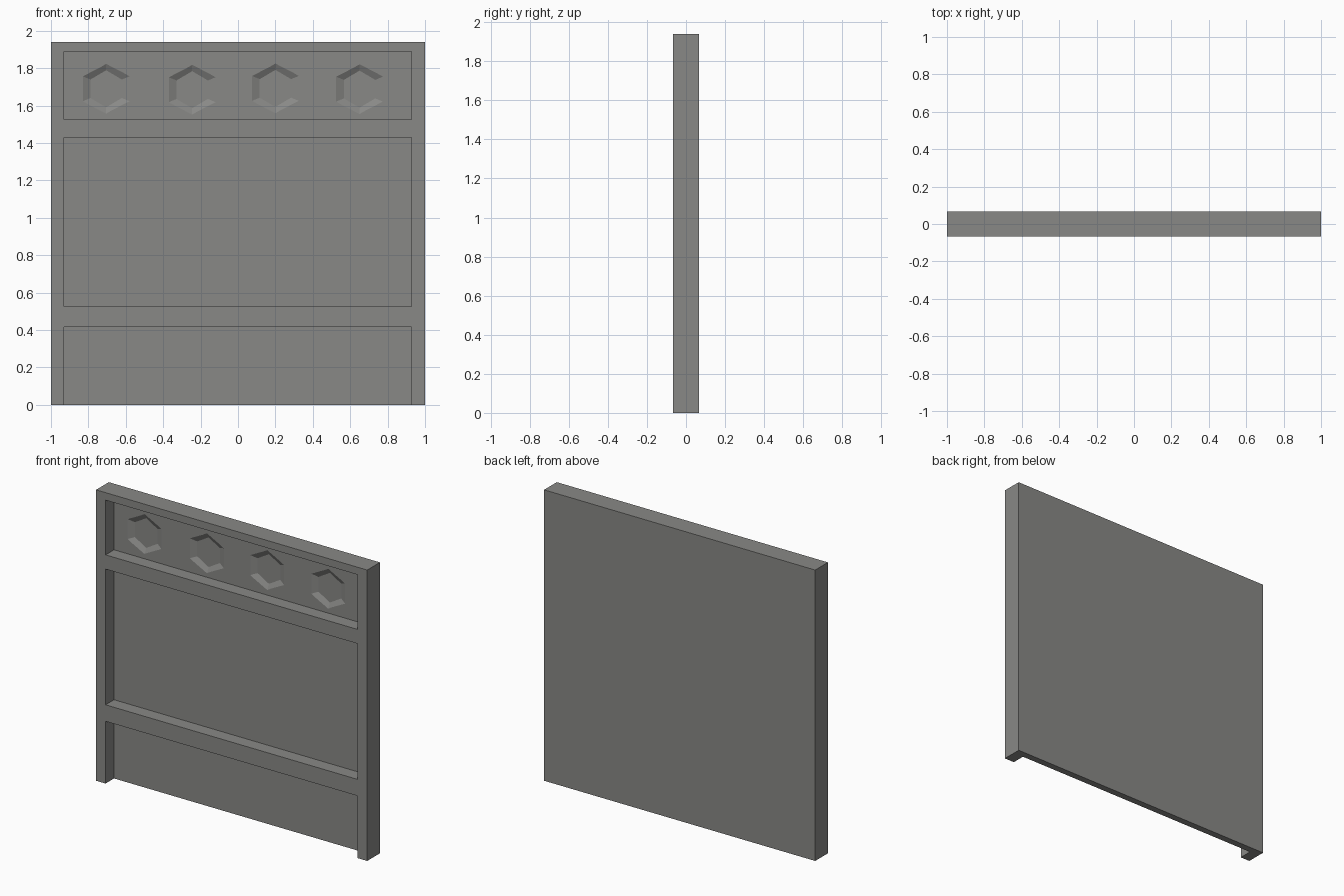
import bpy, bmesh, math

if "Cube" in bpy.data.objects:
    bpy.data.objects.remove(bpy.data.objects["Cube"])

H = 1.94          # panel height
T = 0.067         # half thickness
FACE = 0.022      # y of the recessed surface
DENT = 0.018      # depth of the hexagonal dents

grey = bpy.data.materials.new("stone_grey")
grey.diffuse_color = (0.25, 0.25, 0.24, 1)
grey.use_nodes = True
grey.node_tree.nodes["Principled BSDF"].inputs["Base Color"].default_value = grey.diffuse_color


def make_object(name, bm):
    bmesh.ops.recalc_face_normals(bm, faces=bm.faces)
    me = bpy.data.meshes.new(name)
    bm.to_mesh(me)
    bm.free()
    me.materials.append(grey)
    ob = bpy.data.objects.new(name, me)
    bpy.context.collection.objects.link(ob)
    return ob


def box(name, x0, x1, y0, y1, z0, z1):
    bm = bmesh.new()
    bmesh.ops.create_cube(bm, size=1)
    for v in bm.verts:
        v.co = (x1 if v.co.x > 0 else x0, y1 if v.co.y > 0 else y0,
                z1 if v.co.z > 0 else z0)
    return make_object(name, bm)


def hex_dent(name, cx, cz):
    # tapered hexagonal plug, wide end slightly in front of the surface
    bm = bmesh.new()
    rings = []
    for t in (-0.5, 1.0):
        rx, rz = 0.144 - 0.047 * t, 0.133 - 0.034 * t
        ring = []
        for i in range(6):
            a = math.radians(90 + 60 * i)
            ring.append(bm.verts.new((cx + rx * math.cos(a), FACE + DENT * t,
                                      cz + rz * math.sin(a))))
        bm.faces.new(ring)
        rings.append(ring)
    for i in range(6):
        j = (i + 1) % 6
        bm.faces.new((rings[0][i], rings[0][j], rings[1][j], rings[1][i]))
    return make_object(name, bm)


def carve(target, cutter):
    mod = target.modifiers.new("carve", 'BOOLEAN')
    mod.operation = 'DIFFERENCE'
    mod.solver = 'EXACT'
    mod.object = cutter
    cutter.hide_render = True
    bpy.context.view_layer.objects.active = target
    bpy.ops.object.modifier_apply(modifier=mod.name)
    bpy.data.objects.remove(cutter)


# slab
panel = box("wall_panel", -1, 1, -T, T, 0, H)

# three recessed bays, the lowest one open at the floor
for z0, z1 in ((-0.1, 0.415), (0.525, 1.43), (1.525, 1.89)):
    carve(panel, box("bay_cutter", -0.93, 0.927, -0.2, FACE, z0, z1))

# row of hexagonal dents in the top bay
for cx, cz in ((-0.705, 1.69), (-0.245, 1.685), (0.2, 1.692), (0.65, 1.688)):
    carve(panel, hex_dent("dent_cutter", cx, cz))
